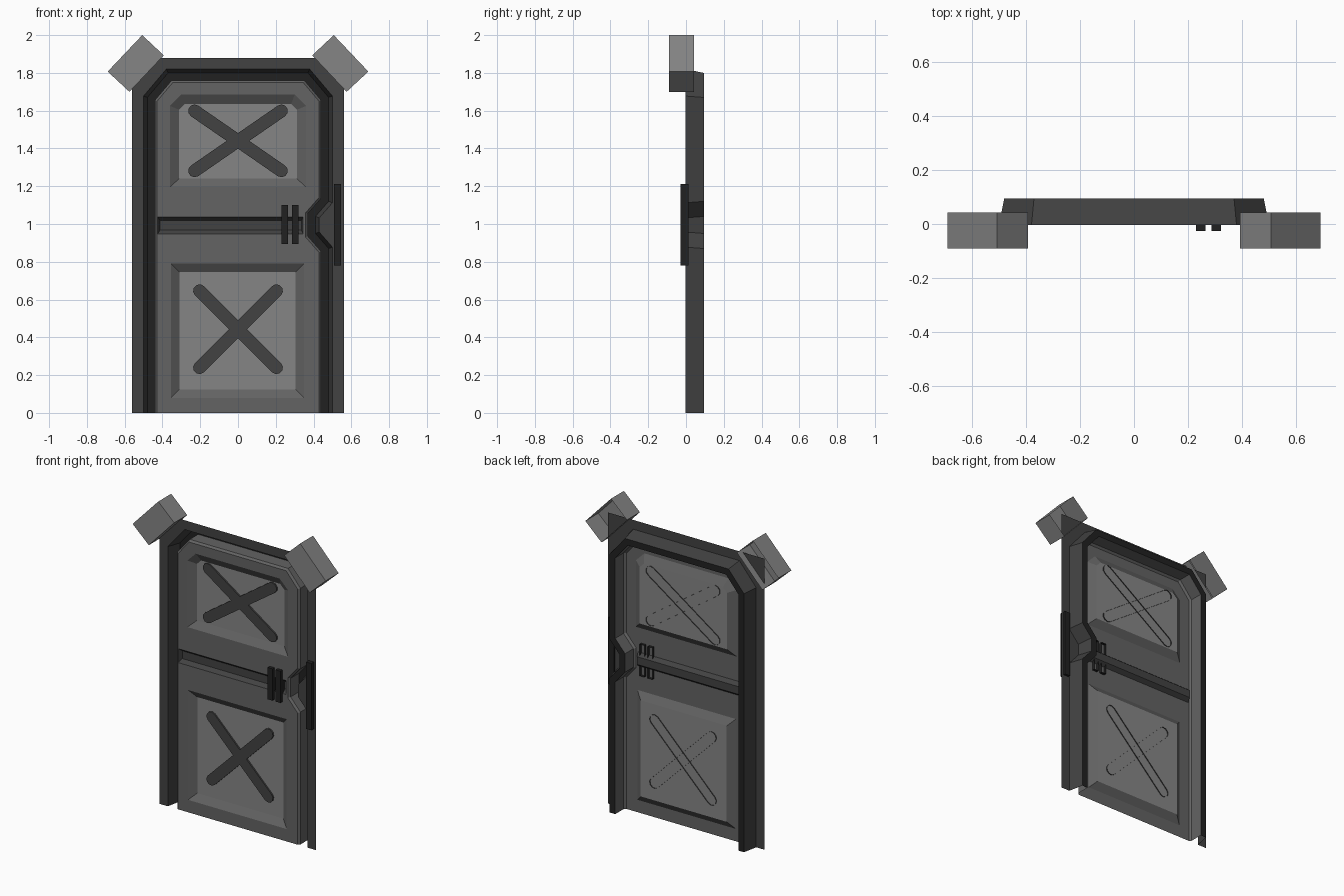
import bpy, bmesh, math
from mathutils import Vector

if "Cube" in bpy.data.objects:
    bpy.data.objects.remove(bpy.data.objects["Cube"])


def mat(name, v):
    m = bpy.data.materials.new(name)
    m.diffuse_color = (v, v, v, 1)
    m.use_nodes = True
    m.node_tree.nodes["Principled BSDF"].inputs["Base Color"].default_value = m.diffuse_color
    return m


LIGHT = mat("light_grey", 0.235)
MID = mat("mid_grey", 0.125)
DARK = mat("dark_grey", 0.055)
BLACK = mat("near_black", 0.015)
FRONT, BACK = -0.003, 0.094


class Part:
    """Sheet-metal part made of (x, z) outlines placed at given depths."""

    def __init__(self, name, mats):
        self.name, self.mats, self.bm = name, mats, bmesh.new()

    def ring(self, pts, y):
        return [self.bm.verts.new((x, y, z)) for x, z in pts]

    def bridge(self, a, b, mi=0, closed=True):
        n = len(a)
        for i in range(n if closed else n - 1):
            j = (i + 1) % n
            self.bm.faces.new((a[i], a[j], b[j], b[i])).material_index = mi

    def cap(self, a, mi=0):
        self.bm.faces.new(a).material_index = mi

    def fill(self, loops, mi=0):
        edges = []
        for lp in loops:
            for i in range(len(lp)):
                pair = (lp[i], lp[(i + 1) % len(lp)])
                edges.append(self.bm.edges.get(pair) or self.bm.edges.new(pair))
        res = bmesh.ops.triangle_fill(self.bm, use_beauty=True, edges=edges, normal=(0, -1, 0))
        for g in res["geom"]:
            if isinstance(g, bmesh.types.BMFace):
                g.material_index = mi

    def finish(self, sheet=True):
        bm = self.bm
        bmesh.ops.recalc_face_normals(bm, faces=bm.faces[:])
        bm.normal_update()
        if sheet and sum(f.normal.y * f.calc_area() for f in bm.faces) > 0:
            bmesh.ops.reverse_faces(bm, faces=bm.faces[:])
        me = bpy.data.meshes.new(self.name)
        bm.to_mesh(me)
        bm.free()
        for m in self.mats:
            me.materials.append(m)
        ob = bpy.data.objects.new(self.name, me)
        bpy.context.collection.objects.link(ob)
        return ob


def offset(path, d):
    """Mitred offset of an open path (clockwise, so positive is inward)."""
    p = [Vector(q) for q in path]
    nrm = []
    for a, b in zip(p, p[1:]):
        t = (b - a).normalized()
        nrm.append(Vector((t.y, -t.x)))
    out = [p[0] + nrm[0] * d]
    for i in range(1, len(p) - 1):
        m = (nrm[i - 1] + nrm[i]).normalized()
        out.append(p[i] + m * (d / m.dot(nrm[i])))
    out.append(p[-1] + nrm[-1] * d)
    return [tuple(q) for q in out]


def rect(x0, x1, z0, z1, c=0.0):
    """Rectangle, optionally with cut upper corners."""
    top = [(x1, z1 - c), (x1 - c, z1), (x0 + c, z1), (x0, z1 - c)] if c else [(x1, z1), (x0, z1)]
    return [(x0, z0), (x1, z0)] + top


# Channel path, with the latch notch on the right side
path = [(-.48, 0), (-.48, 1.67), (-.37, 1.80), (.37, 1.80), (.48, 1.67),
        (.48, 1.12), (.41, 1.04), (.41, .95), (.48, .87), (.48, 0)]

# Door frame: flat flange, slanted outer wall and channel floor
fr = Part("door_frame", [DARK, BLACK])
a = fr.ring(offset(path, -.02), FRONT)
b = fr.ring(path, BACK)
c = fr.ring(offset(path, .04), BACK)
outer = fr.ring([(.56, 0), (.56, 1.88), (-.56, 1.88), (-.56, 0)], FRONT)
fr.bridge(a, b, 0, False)
fr.bridge(b, c, 1, False)
fr.fill([a + outer])
fr.finish()

# Door leaf: edge wall, face with openings, recessed panels and lock groove
dr = Part("door_leaf", [MID, LIGHT, DARK])
c = dr.ring(offset(path, .04), BACK)
d = dr.ring(offset(path, .04), FRONT + .012)
e = dr.ring(offset(path, .052), FRONT)
dr.bridge(c, d, 0, False)
dr.bridge(d, e, 0, False)
PANEL_Y = FRONT + .03
recesses = [
    (rect(-.36, .36, 1.195, 1.685, .06), rect(-.312, .312, 1.24, 1.635, .03), PANEL_Y, 0, 1),
    (rect(-.355, .35, .08, .79), rect(-.31, .305, .125, .745), PANEL_Y, 0, 1),
    (rect(-.425, .345, .948, 1.038), rect(-.413, .335, .968, 1.018), FRONT + .025, 2, 2),
]
holes = []
for o, i, y, wall, floor in recesses:
    ro, ri = dr.ring(o, FRONT), dr.ring(i, y)
    dr.bridge(ro, ri, wall)
    dr.cap(ri, floor)
    holes.append(ro)
dr.fill([e] + holes)
dr.finish()


# Crossed round-ended bars, open at the back
def cross_bar(name, cz, hx, hz, r):
    ang, half = math.atan2(hz, hx), math.hypot(hx, hz) - r
    pts = []
    for side in (0, math.pi):
        for k in range(6):
            t = side - math.pi / 2 + math.pi * k / 5
            u, v = math.copysign(half, math.cos(side)) + r * math.cos(t), r * math.sin(t)
            pts.append((u * math.cos(ang) - v * math.sin(ang),
                        cz + u * math.sin(ang) + v * math.cos(ang)))
    p = Part(name, [DARK])
    f = p.ring(pts, PANEL_Y - .01)
    p.bridge(f, p.ring(pts, PANEL_Y + .006))
    p.cap(f)
    p.finish()


for s, tag in ((1, "rising"), (-1, "falling")):
    cross_bar("upper_cross_" + tag, 1.44, .258, .178 * s, .034)
    # second bar sits a hair behind the first via a slightly different radius
    cross_bar("lower_cross_" + tag, .443, .228, .228 * s, .034)


# Boxes with optional open back
def box(name, pts, y0, y1, m, closed=True):
    p = Part(name, [m])
    f, k = p.ring(pts, y0), p.ring(pts, y1)
    p.bridge(f, k)
    p.cap(f)
    if closed:
        p.cap(k)
    p.finish(not closed)


# Twin latch bars and the upright pull on the frame
for n, x in enumerate((.23, .287)):
    box("latch_bar_%d" % (n + 1), rect(x, x + .034, .895, 1.10), -.025, .015, BLACK, False)
box("frame_pull", rect(.508, .545, .78, 1.212), -.03, .012, BLACK)

# Tilted corner blocks, hollow at the back
for s, tag in ((-1, "left"), (1, "right")):
    corner = [(s * .507, 2.0), (s * .393, 1.893), (s * .575, 1.70), (s * .69, 1.807)]
    box("corner_block_" + tag, corner, -.09, .042, LIGHT, False)
